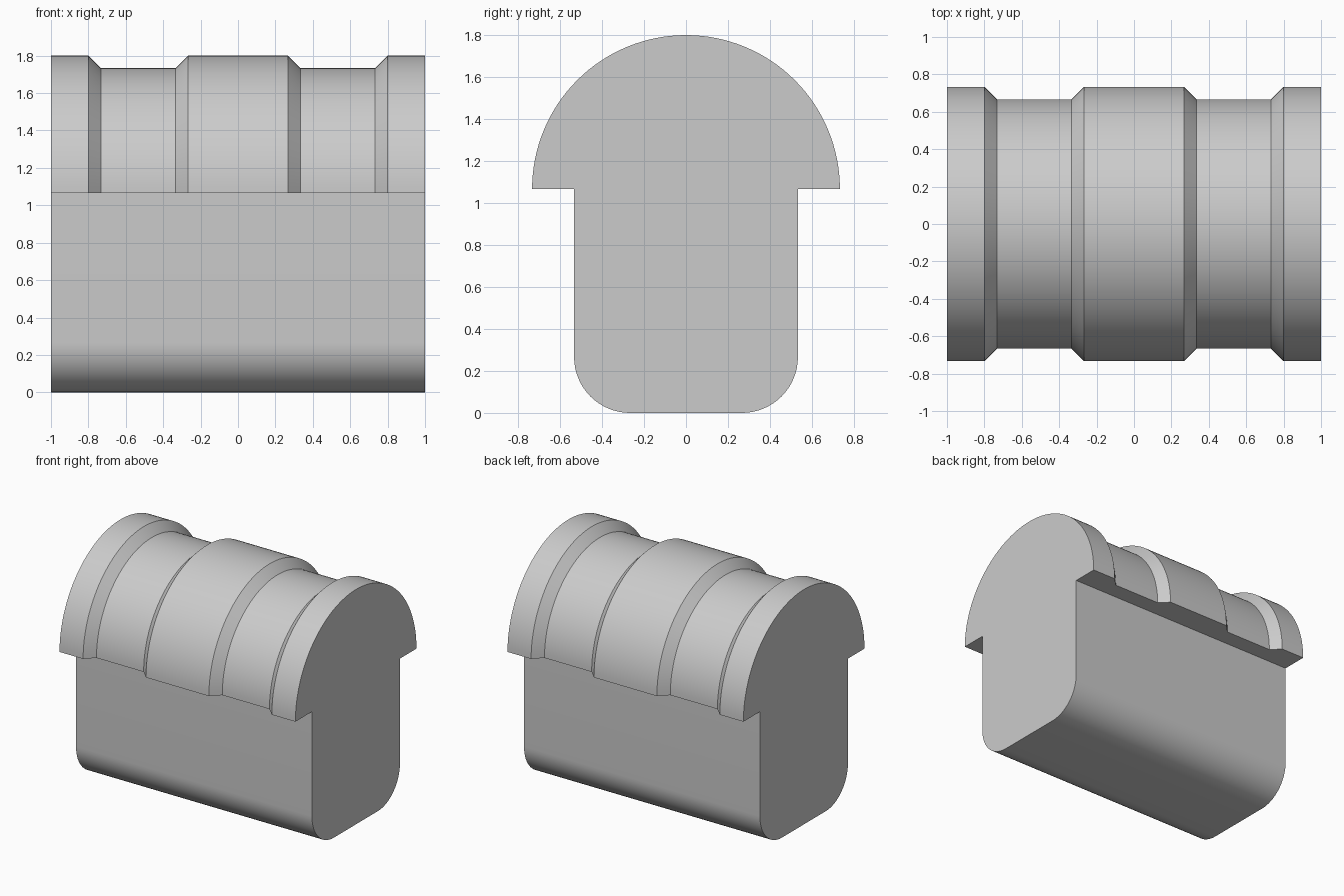
import bpy, bmesh
from math import pi, sin, cos

# Remove the default cube
cube = bpy.data.objects.get("Cube")
if cube:
    bpy.data.objects.remove(cube, do_unlink=True)

U = 1 / 15                 # base unit of the design
HALF_WIDTH = 8 * U         # body
FILLET = 4 * U             # rounded lower edges
LEDGE = 16 * U             # height where the dome begins
DOME, GROOVE = 11 * U, 10 * U


def arc(cy, cz, r, start, end, steps):
    """Points of a circular arc in the y-z plane."""
    angles = [start + (end - start) * i / steps for i in range(steps + 1)]
    return [(cy + r * cos(a), cz + r * sin(a)) for a in angles]


def section(dome_radius):
    """Mushroom-shaped cross-section: rounded body under a half-round dome."""
    inner = HALF_WIDTH - FILLET
    return (arc(0, LEDGE, dome_radius, 0, pi, 64)
            + [(-HALF_WIDTH, LEDGE)]
            + arc(-inner, FILLET, FILLET, pi, 1.5 * pi, 16)
            + arc(inner, FILLET, FILLET, 1.5 * pi, 2 * pi, 16)
            + [(HALF_WIDTH, LEDGE)])


# Stations along the length; the two grooves have chamfered shoulders
half = [(4 * U, DOME), (5 * U, GROOVE), (11 * U, GROOVE), (12 * U, DOME), (1, DOME)]
stations = [(-x, r) for x, r in reversed(half)] + half

# Loft the sections and cap both ends
bm = bmesh.new()
rings = [[bm.verts.new((x, y, z)) for y, z in section(r)] for x, r in stations]
count = len(rings[0])
for a, b in zip(rings, rings[1:]):
    for i in range(count):
        j = (i + 1) % count
        bm.faces.new((a[i], a[j], b[j], b[i]))
bm.faces.new(rings[0])
bm.faces.new(rings[-1])
bmesh.ops.recalc_face_normals(bm, faces=bm.faces)

mesh = bpy.data.meshes.new("domed_block")
bm.to_mesh(mesh)
bm.free()
block = bpy.data.objects.new("domed_block", mesh)
bpy.context.collection.objects.link(block)

# Single light grey material
grey = bpy.data.materials.new("light_grey")
grey.use_nodes = True
colour = (0.6, 0.6, 0.6, 1)
grey.diffuse_color = colour
grey.node_tree.nodes["Principled BSDF"].inputs["Base Color"].default_value = colour
mesh.materials.append(grey)

# Smooth curves, sharp shoulders
bpy.ops.object.select_all(action='DESELECT')
block.select_set(True)
bpy.context.view_layer.objects.active = block
bpy.ops.object.shade_smooth_by_angle(angle=pi / 6)
